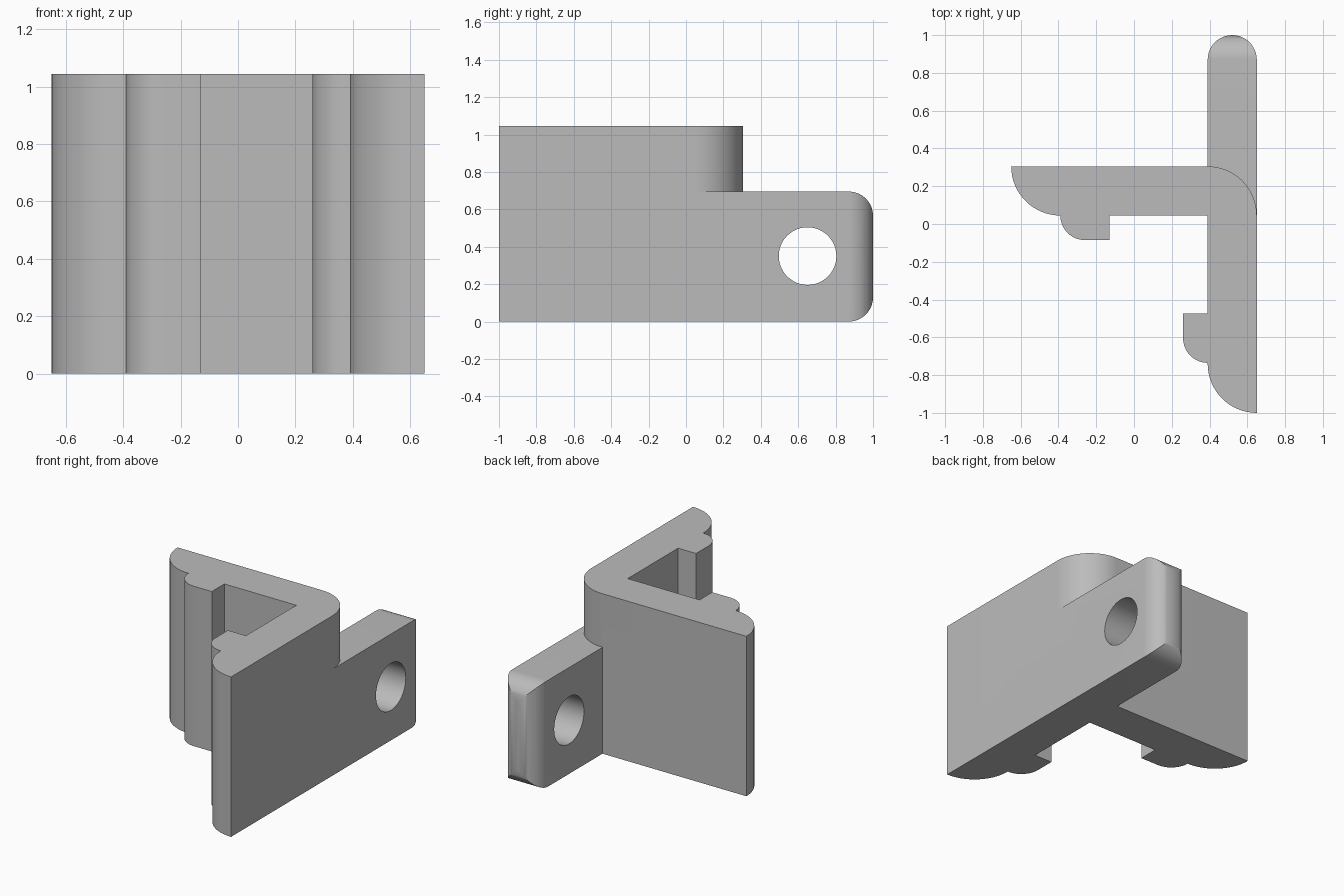
import bpy, bmesh, math
from mathutils import Matrix

if "Cube" in bpy.data.objects:
    bpy.data.objects.remove(bpy.data.objects["Cube"])

H, T, R = 1.045, 0.26, 0.13      # height, wall thickness, small radius
XO, XI = 0.65, 0.39              # outer and inner face of the side wall
YB, YF = 0.305, 0.045            # back and front face of the rear wall
TH = 0.695                       # tongue height

grey = bpy.data.materials.new("light_grey")
grey.diffuse_color = (0.5, 0.5, 0.5, 1)
grey.use_nodes = True
grey.node_tree.nodes["Principled BSDF"].inputs["Base Color"].default_value = grey.diffuse_color


def arc(cx, cy, r, a0, a1, n=16):
    return [(cx + r * math.cos(math.radians(a0 + (a1 - a0) * i / n)),
             cy + r * math.sin(math.radians(a0 + (a1 - a0) * i / n))) for i in range(n + 1)]


def prism(name, pts, lo, hi, axis="z"):
    """Extrude a 2D outline along z, or a (y, z) outline along x."""
    bm = bmesh.new()
    place = (lambda p: (p[0], p[1], lo)) if axis == "z" else (lambda p: (lo, p[0], p[1]))
    face = bm.faces.new([bm.verts.new(place(p)) for p in pts])
    ext = bmesh.ops.extrude_face_region(bm, geom=[face])
    move = (0, 0, hi - lo) if axis == "z" else (hi - lo, 0, 0)
    bmesh.ops.translate(bm, vec=move, verts=[g for g in ext["geom"] if isinstance(g, bmesh.types.BMVert)])
    bmesh.ops.recalc_face_normals(bm, faces=bm.faces)
    mesh = bpy.data.meshes.new(name)
    bm.to_mesh(mesh)
    bm.free()
    mesh.materials.append(grey)
    ob = bpy.data.objects.new(name, mesh)
    bpy.context.collection.objects.link(ob)
    return ob


def combine(ob, other, op):
    mod = ob.modifiers.new(op.lower(), "BOOLEAN")
    mod.operation, mod.object, mod.solver = op, other, "EXACT"
    bpy.context.view_layer.objects.active = ob
    bpy.ops.object.modifier_apply(modifier=mod.name)
    bpy.data.objects.remove(other)


# L-shaped bracket: rounded outer corner, quarter-round lips and hooks
outline = [(XO, -1.0)] + arc(XI, YF, T, 0, 90)
outline += arc(-XI, YB, T, 180, 270) + arc(-T, YF, R, 180, 270)[1:]
outline += [(-R, YF - R), (-R, YF), (XI, YF), (XI, -0.475), (T, -0.475)]
outline += arc(XI, -0.605, R, 180, 270)
outline += arc(XO, -0.74, T, 180, 270)[:-1]
bracket = prism("bracket", outline, 0, H)

# Tongue: round end in plan, rounded corners in side view, pierced by a hole
plan = [(XI, YF), (XO, YF)] + arc(0.52, 0.87, R, 0, 180, 24)
tongue = prism("tongue", plan, 0, TH)
side = [(-0.5, 0)] + arc(0.87, R, R, -90, 0) + arc(0.87, TH - R, R, 0, 90) + [(-0.5, TH)]
combine(tongue, prism("tongue_side", side, 0.2, 0.9, "x"), "INTERSECT")
combine(tongue, prism("hole_cutter", arc(0.65, 0.35, 0.154, 0, 360, 48)[:-1], 0.2, 0.9, "x"), "DIFFERENCE")
combine(bracket, tongue, "UNION")

# Smooth curves, crisp edges
bpy.ops.object.select_all(action="DESELECT")
bracket.select_set(True)
bpy.context.view_layer.objects.active = bracket
bpy.ops.object.shade_smooth_by_angle(angle=math.radians(30))
